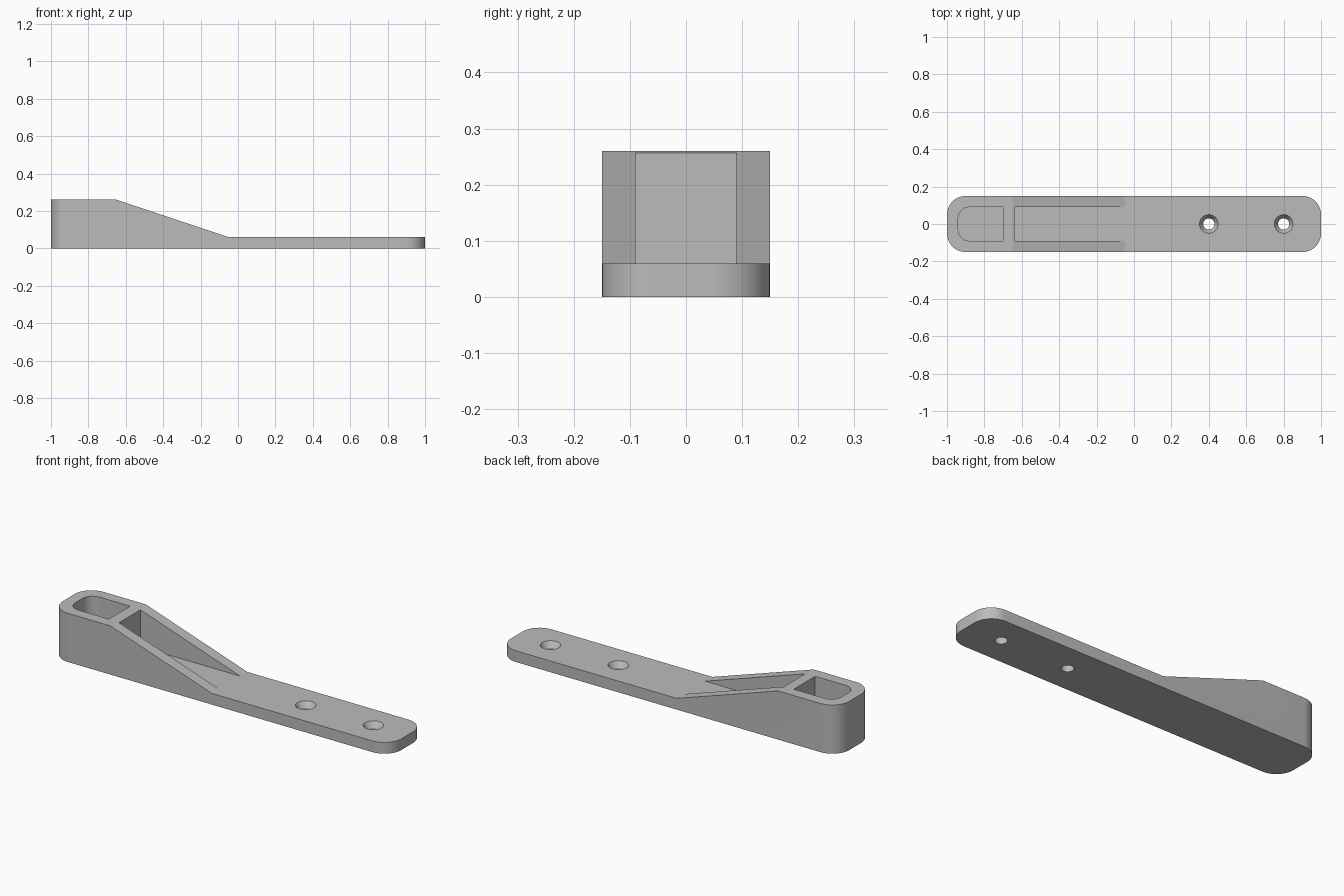
import bpy
import bmesh
from math import pi, cos, sin
from mathutils import Vector

cube = bpy.data.objects.get("Cube")
if cube:
    bpy.data.objects.remove(cube, do_unlink=True)

grey = bpy.data.materials.new("light_grey")
grey.use_nodes = True
grey.diffuse_color = (0.5, 0.5, 0.5, 1)
grey.node_tree.nodes["Principled BSDF"].inputs["Base Color"].default_value = (0.5, 0.5, 0.5, 1)

BASE, TOP, HALF_W = 0.06, 0.26, 0.15
SLOPE_START, SLOPE_END = -0.65, -0.05


def prism(name, points, direction):
    """Closed solid made by extruding a planar outline."""
    bm = bmesh.new()
    face = bm.faces.new([bm.verts.new(p) for p in points])
    new = bmesh.ops.extrude_face_region(bm, geom=[face])["geom"]
    bmesh.ops.translate(bm, vec=Vector(direction),
                        verts=[v for v in new if isinstance(v, bmesh.types.BMVert)])
    bmesh.ops.recalc_face_normals(bm, faces=bm.faces)
    mesh = bpy.data.meshes.new(name)
    bm.to_mesh(mesh)
    bm.free()
    mesh.materials.append(grey)
    obj = bpy.data.objects.new(name, mesh)
    bpy.context.collection.objects.link(obj)
    return obj


def rounded_plan(x0, x1, half, r_left, r_right, z, steps=10):
    """Rectangle in plan with a separate corner radius for each end."""
    corners = ((x1, 1, 1, r_right), (x0, -1, 1, r_left),
               (x0, -1, -1, r_left), (x1, 1, -1, r_right))
    points = []
    for quarter, (x, sx, sy, r) in enumerate(corners):
        if r == 0:
            points.append((x, sy * half, z))
            continue
        for i in range(steps + 1):
            a = (quarter + i / steps) * pi / 2
            points.append((x - sx * r + r * cos(a), sy * (half - r) + r * sin(a), z))
    return points


def countersunk_hole(name, x, steps=32):
    """Lathe a straight hole with a conical mouth."""
    profile = ((0.03, -0.05), (0.03, 0.03), (0.05, BASE), (0.05, 0.1))
    bm = bmesh.new()
    rings = [[bm.verts.new((x + r * cos(2 * pi * i / steps), r * sin(2 * pi * i / steps), z))
              for i in range(steps)] for r, z in profile]
    for low, high in zip(rings, rings[1:]):
        for i in range(steps):
            j = (i + 1) % steps
            bm.faces.new((low[i], low[j], high[j], high[i]))
    bm.faces.new(rings[0])
    bm.faces.new(rings[-1])
    bmesh.ops.recalc_face_normals(bm, faces=bm.faces)
    mesh = bpy.data.meshes.new(name)
    bm.to_mesh(mesh)
    bm.free()
    mesh.materials.append(grey)
    obj = bpy.data.objects.new(name, mesh)
    bpy.context.collection.objects.link(obj)
    return obj


def cut(target, cutter):
    mod = target.modifiers.new("cut", "BOOLEAN")
    mod.operation = "DIFFERENCE"
    mod.solver = "EXACT"
    mod.object = cutter
    bpy.context.view_layer.objects.active = target
    bpy.ops.object.modifier_apply(modifier=mod.name)
    bpy.data.objects.remove(cutter, do_unlink=True)


# Full-height body with rounded ends
body = prism("bracket_body", rounded_plan(-1, 1, HALF_W, 0.1, 0.1, 0), (0, 0, TOP))

# Sloped side walls and thin mounting plate
side = ((SLOPE_START, TOP), (SLOPE_END, BASE), (1.2, BASE), (1.2, 0.4), (SLOPE_START, 0.4))
cut(body, prism("slope_cutter", [(x, -0.3, z) for x, z in side], (0, 0.6, 0)))

# End pocket and open sloped pocket, with a web between them
cut(body, prism("end_pocket_cutter",
                rounded_plan(-0.94, -0.7, 0.09, 0.06, 0, BASE), (0, 0, 0.4)))
cut(body, prism("slope_pocket_cutter",
                rounded_plan(-0.64, SLOPE_END, 0.09, 0, 0, BASE), (0, 0, 0.4)))

# Screw holes
for x in (0.4, 0.8):
    cut(body, countersunk_hole("hole_cutter", x))

# Smooth the round corners, keep the edges sharp
bpy.ops.object.select_all(action="DESELECT")
body.select_set(True)
bpy.context.view_layer.objects.active = body
bpy.ops.object.shade_smooth_by_angle(angle=pi / 10)
